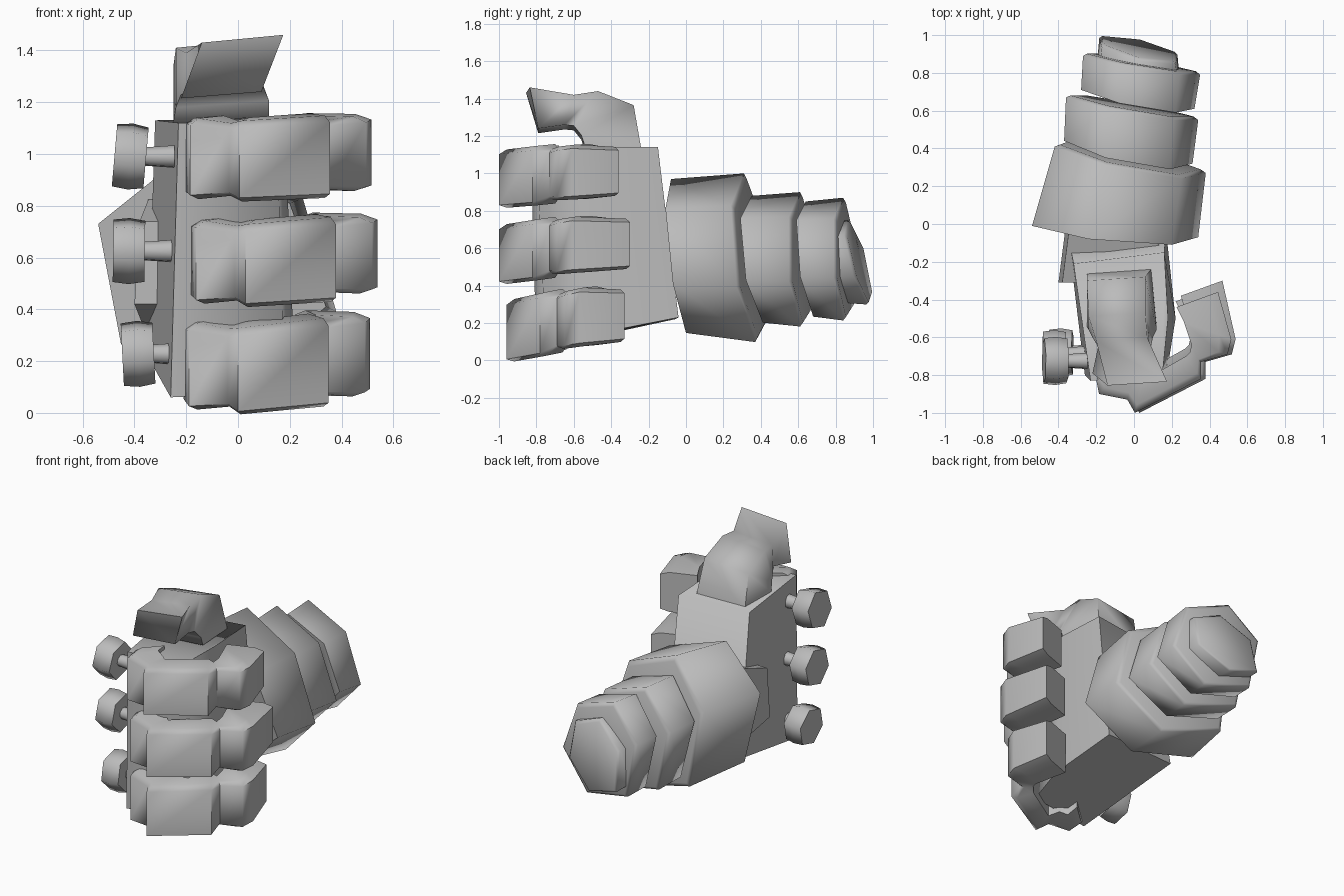
import bpy, bmesh, math
from mathutils import Vector, Matrix

cube = bpy.data.objects.get("Cube")
if cube:
    bpy.data.objects.remove(cube, do_unlink=True)

GREY = (0.5, 0.5, 0.5, 1.0)
metal = bpy.data.materials.new("plain grey")
metal.use_nodes = True
metal.diffuse_color = GREY
bsdf = next(n for n in metal.node_tree.nodes if n.type == "BSDF_PRINCIPLED")
bsdf.inputs["Base Color"].default_value = GREY
bsdf.inputs["Roughness"].default_value = 0.6


def loft(name, rings, sharp=50):
    """Skin equal-length point rings and cap both ends."""
    bm = bmesh.new()
    rows = [[bm.verts.new(p) for p in ring] for ring in rings]
    n = len(rows[0])
    for a, b in zip(rows, rows[1:]):
        for i in range(n):
            j = (i + 1) % n
            bm.faces.new((a[i], a[j], b[j], b[i]))
    bm.faces.new(rows[0][::-1])
    bm.faces.new(rows[-1])
    bmesh.ops.recalc_face_normals(bm, faces=bm.faces)
    mesh = bpy.data.meshes.new(name)
    bm.to_mesh(mesh)
    bm.free()
    mesh.shade_smooth()
    mesh.set_sharp_from_angle(angle=math.radians(sharp))
    mesh.materials.append(metal)
    obj = bpy.data.objects.new(name, mesh)
    bpy.context.collection.objects.link(obj)
    return obj


def hexagon(centre, u, v, scale=1.0):
    """Skewed hexagon spanned by its upper left and upper right corners."""
    c, u, v = Vector(centre), Vector(u) * scale, Vector(v) * scale
    sag = Vector((-.11, 0, -.14)) * u.length  # the lower left side hangs fuller
    return [c + d for d in (u, u + v, v, -u, -u - v + sag * .35, -v + sag)]


# Forearm plates: front and back hexagon, each with a bevelled back rim
def forearm_plate(name, front, back):
    centre, u, v = back
    rim = Vector(centre) + Vector((0, 0.015, -0.005))
    loft(name, [hexagon(*front), hexagon(*back), hexagon(rim, u, v, 0.93)], 78)


forearm_plate("forearm_cuff",
              ((-.1, -.04, .57), (-.44, .03, .16), (.3, -.07, .24)),
              ((-.02, .34, .56), (-.4, .07, .17), (.27, -.1, .27)))
forearm_plate("forearm_middle",
              ((-.03, .38, .55), (-.34, .06, .12), (.22, -.09, .21)),
              ((-.01, .61, .55), (-.35, .06, .13), (.22, -.06, .22)))
forearm_plate("forearm_rear",
              ((.02, .66, .55), (-.3, .05, .1), (.2, -.07, .2)),
              ((.04, .84, .55), (-.31, .05, .11), (.2, -.05, .21)))
forearm_plate("forearm_end",
              ((.03, .82, .53), (-.21, .03, .08), (.2, -.04, .13)),
              ((.03, .915, .53), (-.2, .02, .08), (.19, -.07, .14)))

# Palm block and wrist
loft("palm", [
    [(-.32, -.21, 1.13), (.16, -.15, 1.14), (.18, -.5, 1.14),
     (.15, -.8, 1.12), (-.23, -.83, 1.12)],
    [(-.35, -.06, .22), (.17, -.04, .23), (.22, -.5, .14),
     (.18, -.75, .08), (-.26, -.8, .06)]], 85)
loft("wrist", [
    [(-.4, -.31, .42), (.1, -.31, .42), (.1, -.31, .74), (-.38, -.31, .74)],
    [(-.36, 0, .32), (.15, 0, .32), (.15, 0, .84), (-.34, 0, .84)]], 30)

# Curled fingers: outer x, outer y, inner x, inner y, height factor
FINGER_PATH = [
    (-.2, -.8, -.06, -.68, .95),
    (-.18, -.9, -.05, -.76, 1.0),
    (-.03, -.93, .0, -.78, .9),
    (.01, -1.0, .05, -.83, 1.0),
    (.36, -.82, .28, -.7, 1.02),
    (.36, -.73, .3, -.68, .86),
    (.5, -.69, .31, -.64, .92),
    (.52, -.61, .27, -.52, .94),
    (.45, -.33, .23, -.41, .84),
]


def finger(name, z, half, tilt, dx, dy, tip):
    rings = []
    for ox, oy, ix, iy, k in FINGER_PATH:
        outer = Vector((ox + dx, oy + dy, z + tilt * min(oy + .7, .13)))
        inner = Vector((ix + dx, iy + dy, z + tilt * min(iy + .7, .13)))
        up = Vector((0, 0, half * k))
        brow = outer.lerp(inner, .25)
        rings.append([outer - up * .88, outer + up * .86, brow + up,
                      inner + up, inner - up, brow - up])
    for p in rings[-1]:
        p.y += tip
    loft(name, rings, 62)


finger("upper_finger", .998, .156, .1, -.005, 0, -.03)
finger("middle_finger", .605, .16, .14, .018, .0, .03)
finger("lower_finger", .213, .167, .2, -.01, .04, -.04)

# Thumb: left x, right x, y, z for the upper edge, then for the lower edge
THUMB_PATH = [
    ((-.25, .09, -.25, 1.12), (-.25, .12, -.54, 1.12)),
    ((-.25, .06, -.29, 1.35), (-.24, .12, -.56, 1.18)),
    ((-.24, .06, -.48, 1.425), (-.22, .1, -.6, 1.23)),
    ((-.2, .07, -.61, 1.405), (-.19, .09, -.65, 1.235)),
    ((-.14, .175, -.845, 1.445), (-.22, .09, -.79, 1.215)),
]
loft("thumb", [[(tl, ty - .01, tz - .015), (tr, ty + .01, tz + .015),
                (br, by, bz + .025), (bl, by, bz)]
               for (tl, tr, ty, tz), (bl, br, by, bz) in THUMB_PATH], 85)


# Side bolts: hexagonal heads with slight chamfers, on short shafts
def disc(x, radius, sides):
    turns = [math.tau * i / sides + math.radians(15) for i in range(sides)]
    return [(x, radius * math.cos(a), radius * math.sin(a)) for a in turns]


def bolt(name, x, y, z, lean):
    place = Matrix.Translation((x, y, z)) @ Matrix.Rotation(math.radians(lean), 4, "Y")
    head = loft(name + "_head", [disc(.06, .122, 6), disc(.0, .132, 6),
                                 disc(-.062, .125, 6)], 75)
    shaft = loft(name + "_shaft", [disc(.03, .035, 8), disc(.17, .045, 8)], 50)
    head.matrix_world = place
    shaft.matrix_world = Matrix.Translation((x, y, z))


bolt("upper_bolt", -.415, -.725, .99, 5)
bolt("middle_bolt", -.42, -.69, .625, 1)
bolt("lower_bolt", -.385, -.68, .228, -3)
